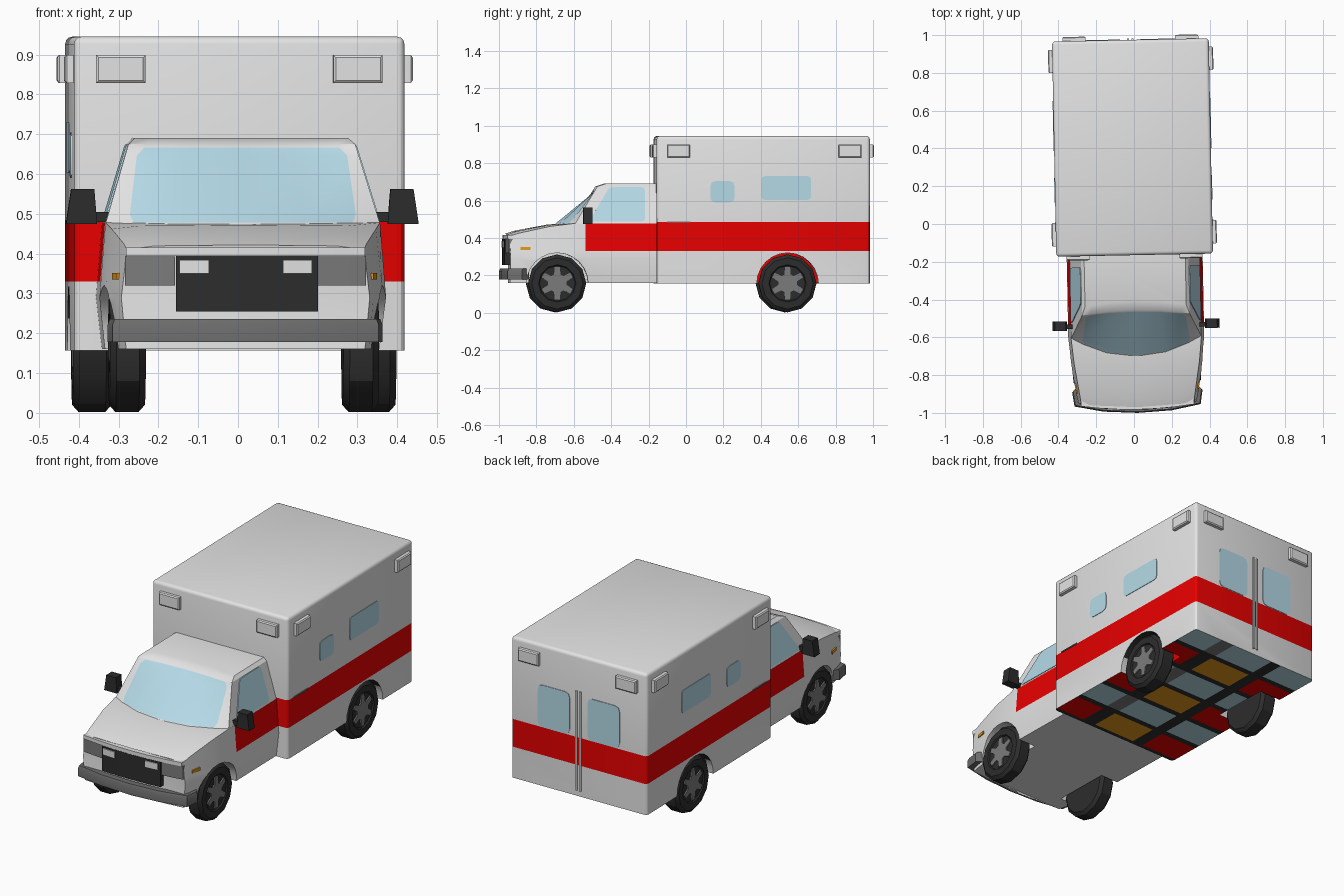
import bpy, bmesh
from math import sin, cos, pi, radians
from mathutils import Matrix, Vector

cube = bpy.data.objects.get("Cube")
if cube:
    bpy.data.objects.remove(cube, do_unlink=True)


def material(name, *rgb):
    m = bpy.data.materials.new(name)
    m.use_nodes = True
    m.diffuse_color = (*rgb, 1)
    m.node_tree.nodes["Principled BSDF"].inputs["Base Color"].default_value = (*rgb, 1)
    return m


WHITE = material("white paint", .77, .77, .77)
RED = material("red stripe", .8, 0, 0)
GLASS = material("pale blue glass", .46, .70, .80)
BLACK = material("black rubber", .026, .026, .026)
GREY = material("grey trim", .20, .20, .20)
ORANGE = material("orange marker", .78, .32, .01)
DARK_GREY = material("dark grey bumper", .15, .15, .15)
parts = []


def loft(name, rings, *mats):
    """Skin a row of closed rings and cap both ends."""
    bm = bmesh.new()
    rows = [[bm.verts.new(p) for p in ring] for ring in rings]
    n = len(rows[0])
    for a, b in zip(rows, rows[1:]):
        for i in range(n):
            bm.faces.new((a[i], a[(i + 1) % n], b[(i + 1) % n], b[i]))
    bm.faces.new(rows[0])
    bm.faces.new(rows[-1])
    bmesh.ops.recalc_face_normals(bm, faces=bm.faces)
    me = bpy.data.meshes.new(name)
    bm.to_mesh(me)
    bm.free()
    for m in mats:
        me.materials.append(m)
    ob = bpy.data.objects.new(name, me)
    bpy.context.collection.objects.link(ob)
    parts.append(ob)
    return ob


def rect(a, b):
    return [(a[0], b[0]), (a[1], b[0]), (a[1], b[1]), (a[0], b[1])]


def block(name, x, y, z, *mats):
    return loft(name, [[(*p, h) for p in rect(x, y)] for h in z], *mats)


def plate(name, outline, push, mat):
    return loft(name, [outline, [Vector(p) + Vector(push) for p in outline]], mat)


def rounded(corners, r=.02):
    """Cut each corner of a flat polygon with a small arc."""
    out = []
    for i, c in enumerate(corners):
        c, a, b = Vector(c), Vector(corners[i - 1]), Vector(corners[(i + 1) % len(corners)])
        p, q = c + (a - c).normalized() * r, c + (b - c).normalized() * r
        out += [p, (p + q) / 4 + c / 2, q]
    return out


def disc(x, r, y, z, n=24):
    return [(x, y + r * cos(2 * pi * i / n), z + r * sin(2 * pi * i / n)) for i in range(n)]


def cut_arches(ob, y, x_in):
    """Cut a wheel arch from each side."""
    for s in (-1, 1):
        cutter = loft("arch_cutter", [disc(s * x_in, .165, y, .155), disc(s * .6, .165, y, .155)])
        parts.pop()
        cutter.hide_render = True
        mod = ob.modifiers.new("arch", "BOOLEAN")
        mod.operation, mod.solver, mod.object = "DIFFERENCE", "EXACT", cutter
        bpy.context.view_layer.objects.active = ob
        bpy.ops.object.modifier_apply(modifier=mod.name)
        bpy.data.objects.remove(cutter, do_unlink=True)


def slice_mesh(bm, co, no, test=lambda f: True):
    faces = [f for f in bm.faces if test(f)]
    geom = set(faces) | {e for f in faces for e in f.edges} | {v for f in faces for v in f.verts}
    bmesh.ops.bisect_plane(bm, geom=list(geom), plane_co=co, plane_no=no, dist=1e-5)


# Rear box with rounded edges, stripe and patchwork underside
W, Y0, Y1, BASE, TOP = .415, -.165, .975, .157, .945
box = block("rear_box", (-W, W), (Y0, Y1), (BASE, TOP), WHITE, RED, GLASS, BLACK, GREY, ORANGE)
bm = bmesh.new()
bm.from_mesh(box.data)
edges = [e for e in bm.edges if max(v.co.z for v in e.verts) > .5]
bmesh.ops.bevel(bm, geom=edges, offset=.018, segments=3, profile=.5, affect="EDGES")
bm.to_mesh(box.data)
bm.free()
cut_arches(box, .535, .28)
bm = bmesh.new()
bm.from_mesh(box.data)
for z in (.33, .485):
    slice_mesh(bm, (0, 0, z), (0, 0, 1))


def floor(f):
    return f.normal.z < -.9 and f.calc_center_median().z < BASE + .01


columns, row = (.22, .32, .64, .72), .17
for s in columns:
    slice_mesh(bm, (W - 2 * W * s, 0, 0), (1, 0, 0), floor)
for k in range(1, 7):
    for d in (-.04, -.01):
        slice_mesh(bm, (0, Y1 - (k * row + d) * (Y1 - Y0), 0), (0, 1, 0), floor)
for f in bm.faces:
    c = f.calc_center_median()
    if floor(f):
        t = (Y1 - c.y) / (Y1 - Y0) + .04
        col = sum((W - c.x) / (2 * W) > s for s in columns)
        warm, cool = (1, 3, 5, 3, 1)[col], (2, 4, 2, 3, 2)[col]
        f.material_index = 3 if t > row and t % row < .03 else (warm if int(t / row) % 2 else cool)
    elif abs(c.x) < .3 and abs(f.normal.x) > .9:
        f.material_index = 1
    elif f.normal.z < -.5:
        f.material_index = 3
    elif .33 < c.z < .485:
        f.material_index = 1
bm.to_mesh(box.data)
bm.free()

# Cab lower body: sections along the length, bowed at the nose
sections = [(-.15, .345, .36, .345, .478, 0, 0), (-.60, .345, .36, .345, .478, 0, .002),
            (-.73, .335, .350, .332, .462, .01, .01), (-.90, .312, .322, .305, .425, .02, .013),
            (-.945, .30, .312, .298, .41, .025, .012)]
rings = []
for y, w0, w1, w2, zt, bow, crown in sections:
    half = [(w0, .16), (w1, .29), (w2, zt), (w2 - .07, zt + crown * .8)]
    ring = half + [(0, zt + crown)] + [(-x, z) for x, z in reversed(half)] + [(0, .16)]
    rings.append([(x, y - bow * (1 - (x / w1) ** 2), z) for x, z in ring])
cab = loft("cab_body", rings, WHITE, RED)
cut_arches(cab, -.695, .235)
bm = bmesh.new()
bm.from_mesh(cab.data)
slice_mesh(bm, (0, 0, .33), (0, 0, 1))
slice_mesh(bm, (0, -.545, 0), (0, 1, 0))
for f in bm.faces:
    c = f.calc_center_median()
    if c.z > .33 and c.y > -.545 and abs(f.normal.x) > .5:
        f.material_index = 1
bm.to_mesh(cab.data)
bm.free()

# Cab upper body: curved windscreen rows closed round the back, with a softened roof
rings = []
for t, edge in ((0, .8), (.015, .8), (.12, .84), (.86, .9), (.96, .85), (1, .85)):
    w, z = .345 - .06 * t, .475 + .2 * t
    ring = [(w * f, (-.70 + .10 * f * f) * (1 - t) + (-.455 - .025 * f * f) * t, z)
            for f in (-1, -edge, -.45, 0, .45, edge, 1)]
    rings.append(ring + [(w, -.15, z), (-w, -.15, z)])
rings.append([(x * .94, max(y + .03, y * .9) if y < -.2 else y, .691) for x, y, z in rings[-1]])
upper = loft("cab_upper", rings, WHITE, GLASS)
for f in upper.data.polygons:
    c = f.center
    if .48 < c.z < .668 and c.y < -.4 and abs(c.x) < .22:
        f.material_index = 1

# Windows, rods and handles on both sides
for s, side in ((1, "left"), (-1, "right")):
    door = [(-.525, .488), (-.415, .672), (-.225, .672), (-.225, .488)]
    plate(side + "_door_window", rounded([(s * (.345 - .3 * (z - .475)), y, z) for y, z in door]), (s * .004, 0, 0), GLASS)
    for name, ys, zs, r in (("small", (.122, .252), (.59, .704), .028), ("large", (.395, .66), (.603, .731), .02)):
        plate(f"{side}_{name}_window", rounded([(s * W, y, z) for y, z in rect(ys, zs)], r), (s * .003, 0, 0), GLASS)
    plate(side + "_rear_window", rounded([(s * x, Y1, z) for x, z in rect((.055, .25), (.487, .722))], .03), (0, .003, 0), GLASS)
    block(side + "_rear_door_rod", (s * .007, s * .017), (Y1, Y1 + .008), (.19, .745), WHITE)
    block(side + "_step_handle", (s * W, s * (W + .005)), (-.11, .015), (.482, .488), GREY)

    # Warning lamps: shallow blocks with chamfered faces
    lamps = [("side_front", lambda u, v, d: (s * (W + d), u, v), -.049), ("side_rear", lambda u, v, d: (s * (W + d), u, v), .869),
             ("front", lambda u, v, d: (u, Y0 - d, v), s * .298), ("back", lambda u, v, d: (u, Y1 + d, v), s * .298)]
    for name, place, mid in lamps:
        loft(f"{side}_{name}_lamp", [[place(u, v, d) for u, v in rect((mid - h, mid + h), (.891 - h, .837 + h))]
                                     for d, h in ((0, .062), (.017, .062), (.022, .056))], WHITE)

    # Mirrors and side markers
    loft(side + "_mirror", [[(s * x, y, z) for x, y in rect(xs, (-.558, -.508))]
                            for z, xs in ((.475, (.365, .443)), (.562, (.372, .43)))], BLACK)
    block(side + "_mirror_arm", (s * .325, s * .37), (-.55, -.525), (.48, .505), BLACK)
    loft(side + "_marker", [[(s * (x + d), y, z) for x, y, z in
                             ((.315, -.892, .335), (.326, -.838, .335), (.326, -.838, .352), (.315, -.892, .352))]
                            for d in (-.01, .007)], ORANGE)


# Nose trim following the bow of the front
def nose_strip(name, x0, x1, z0, z1, out, mat):
    rings = []
    for i in range(7):
        x = x0 + (x1 - x0) * i / 6
        y = -.945 - .025 * (1 - (x / .315) ** 2)
        rings.append([(x, y - out, z0), (x, y - out, z1), (x, y + .02, z1), (x, y + .02, z0)])
    return loft(name, rings, mat)


nose_strip("grille", -.175, .181, .255, .395, .013, BLACK)
nose_strip("hood_lip", -.30, .30, .395, .416, .012, WHITE)
for s, side in ((1, "left"), (-1, "right")):
    nose_strip(side + "_lamp_panel", s * .178, s * .303, .32, .393, .006, GREY)
    nose_strip(side + "_headlight", s * .093, s * .166, .35, .384, .018, WHITE)

# Wraparound bumper: outer and inner points along its path
path = [(.345, -.885, .31), (.334, -.96, .29), (.18, -.99, .18), (0, -1, 0)]
path += [(-x, y, -i) for x, y, i in reversed(path[:-1])]
loft("front_bumper", [[(x, y, .178), (x, y, .222), (x * .985, y + .006, .236), (i, y + .04, .236), (i, y + .04, .178)]
                      for x, y, i in path], DARK_GREY)

# Wheels: lathed tyres with six-armed hubs
for axle, y, x0, x1 in (("front", -.695, .248, .338), ("rear", .535, .307, .406)):
    for s, side in ((1, "left"), (-1, "right")):
        steps = ((x0, .09), (x0, .137), (x0 + .016, .155), (x1 - .016, .155), (x1, .137), (x1, .1), (x1 - .008, .095))
        loft(f"{axle}_{side}_tyre", [disc(s * x, r, y, .157, 12) for x, r in steps], BLACK)
        star = []
        for k in range(6):
            for r, a in ((.05, -20), (.088, -9), (.088, 9), (.05, 20)):
                a = radians(a + 60 * k + 30)
                star.append((s * (x1 - .01), y + r * cos(a), .158 + r * sin(a)))
        plate(f"{axle}_{side}_hub", star, (s * .009, 0, 0), GREY)

# Slight turn of the whole vehicle, then smooth shading with sharp edges
bpy.ops.object.select_all(action="DESELECT")
for ob in parts:
    ob.data.transform(Matrix.Rotation(.02, 4, "Z"))
    ob.select_set(True)
bpy.context.view_layer.objects.active = parts[0]
bpy.ops.object.shade_smooth_by_angle(angle=radians(30))
